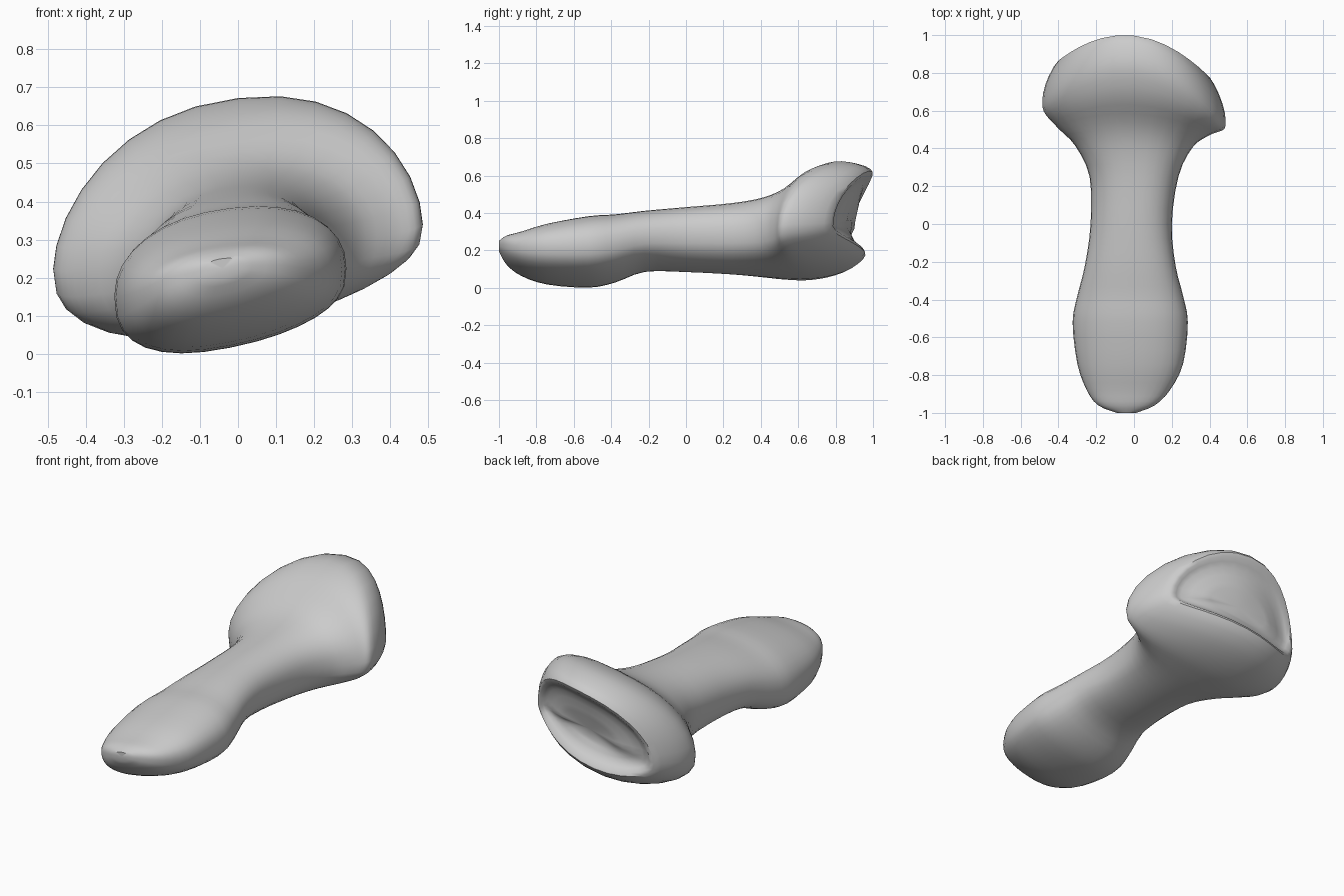
import bpy, bmesh, math

cube = bpy.data.objects.get("Cube")
if cube:
    bpy.data.objects.remove(cube, do_unlink=True)

SIDES = 32
STEPS = 3
TILT = 0.12

# Stations along the bone: y, centre x, half width, centre z, rise, drop
STATIONS = [
    (-1.0, -.04, .05, .23, .025, .025),
    (-.96, -.04, .15, .22, .06, .08),
    (-.88, -.03, .22, .2, .1, .12),
    (-.74, -.02, .28, .19, .15, .155),
    (-.52, -.02, .305, .19, .19, .17),
    (-.38, -.02, .28, .21, .18, .165),
    (-.22, -.02, .24, .25, .16, .15),
    (0, -.015, .215, .26, .17, .165),
    (.25, 0, .235, .26, .19, .18),
    (.42, 0, .31, .26, .22, .19),
    (.54, 0, .39, .265, .265, .2),
    (.68, 0, .45, .27, .355, .205),
    (.82, 0, .485, .28, .39, .195),
    (.93, 0, .47, .285, .375, .16),
    (1.0, 0, .4, .3, .32, .11),
    (.95, 0, .33, .32, .23, .08),
    (.92, 0, .18, .34, .1, .04),
]


def blend(a, b, c, d, t):
    """Smooth curve through b and c."""
    return b + t / 2 * (c - a + t * (2*a - 5*b + 4*c - d + t * (3*(b - c) + d - a)))


def smooth_stations(rows):
    last = len(rows) - 1
    result = []
    for i in range(last):
        four = [rows[max(0, min(last, i + k))] for k in (-1, 0, 1, 2)]
        for s in range(STEPS):
            result.append([blend(*vals, s / STEPS) for vals in zip(*four)])
    return result + [list(rows[last])]


def bone_point(row, angle):
    y, cx, width, cz, rise, drop = row
    # The head wraps backwards at its sides, and its lower lip is set in
    head = max(0, min(1, (y - 0.3) / 0.6))
    head = head * head * (3 - 2 * head)
    # Domed above, squarer and more slanted below
    c, s = math.cos(angle), math.sin(angle)
    below = max(0, -s)
    x = cx + width * math.copysign(abs(c) ** 0.9, c)
    z = cz + TILT * x + (rise * s ** (0.9 + 0.25 * head) if s > 0 else -drop * below ** 0.75)
    z += 0.08 * below * x
    y -= head * (1.1 * (x + 0.05) ** 2 + 0.04 * below)
    return (x, y, z)


# Bone: shaft, rounded front end and flared, dished head
bm = bmesh.new()
rings = []
for row in smooth_stations(STATIONS):
    rings.append([bm.verts.new(bone_point(row, math.tau * i / SIDES))
                  for i in range(SIDES)])
for a, b in zip(rings, rings[1:]):
    for i in range(SIDES):
        j = (i + 1) % SIDES
        bm.faces.new((a[i], a[j], b[j], b[i]))

# Close both ends with fans
for ring in (rings[0], rings[-1]):
    middle = bm.verts.new(sum((v.co for v in ring), ring[0].co * 0) / SIDES)
    for i in range(SIDES):
        bm.faces.new((ring[i], ring[(i + 1) % SIDES], middle))
bmesh.ops.recalc_face_normals(bm, faces=bm.faces)

mesh = bpy.data.meshes.new("bone")
bm.to_mesh(mesh)
bm.free()
bone = bpy.data.objects.new("bone", mesh)
bpy.context.collection.objects.link(bone)

# Plain grey
grey = bpy.data.materials.new("bone_grey")
grey.use_nodes = True
colour = (0.6, 0.6, 0.6, 1)
grey.diffuse_color = colour
grey.node_tree.nodes["Principled BSDF"].inputs["Base Color"].default_value = colour
mesh.materials.append(grey)

bpy.ops.object.select_all(action='DESELECT')
bone.select_set(True)
bpy.context.view_layer.objects.active = bone
bpy.ops.object.shade_smooth_by_angle(angle=math.radians(40))
